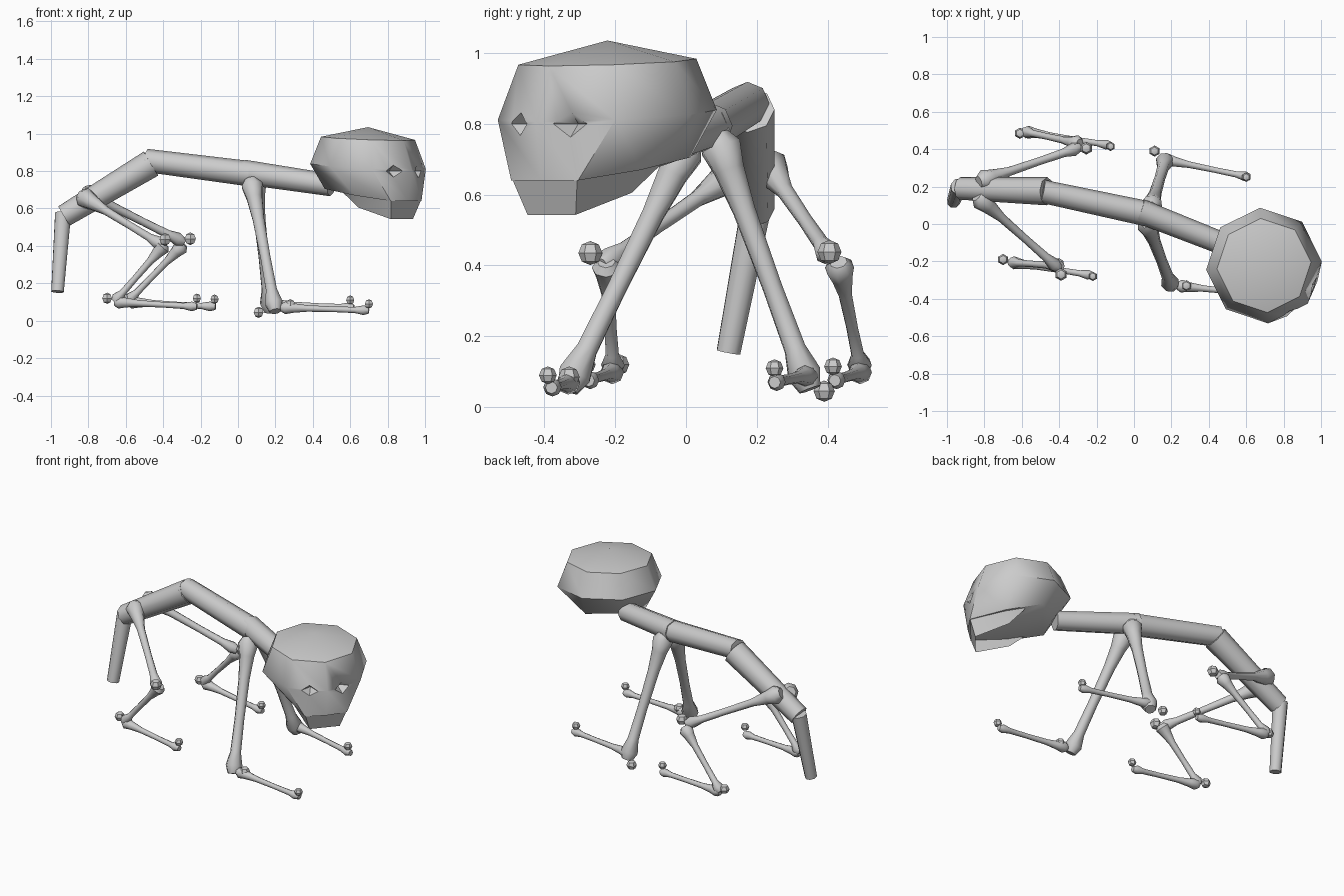
import bpy, bmesh, math
from mathutils import Vector

if "Cube" in bpy.data.objects:
    bpy.data.objects.remove(bpy.data.objects["Cube"])

def finish(name, bm, angle=50):
    bmesh.ops.recalc_face_normals(bm, faces=bm.faces)
    me = bpy.data.meshes.new(name)
    bm.to_mesh(me)
    bm.free()
    ob = bpy.data.objects.new(name, me)
    bpy.context.collection.objects.link(ob)
    bpy.ops.object.select_all(action='DESELECT')
    bpy.context.view_layer.objects.active = ob
    ob.select_set(True)
    bpy.ops.object.shade_smooth_by_angle(angle=math.radians(angle))
    return ob

def loft(bm, rings):
    for r0, r1 in zip(rings, rings[1:]):
        n = len(r0)
        for i in range(n):
            j = (i + 1) % n
            bm.faces.new((r0[i], r0[j], r1[j], r1[i]))

def bone(name, a, b, profile, sides=8):
    """Round shaft from a to b; profile is (position along, radius)."""
    a, b = Vector(a), Vector(b)
    d = b - a
    rot = d.to_track_quat('Z', 'Y')
    bm = bmesh.new()
    rings = []
    for t, r in profile:
        rings.append([bm.verts.new(a + d * t + rot @ Vector(
            (r * math.cos(2 * math.pi * i / sides), r * math.sin(2 * math.pi * i / sides), 0)))
            for i in range(sides)])
    loft(bm, rings)
    bm.faces.new(rings[0])
    bm.faces.new(rings[-1])
    return finish(name, bm)

def knob(name, c, r):
    bm = bmesh.new()
    bmesh.ops.create_uvsphere(bm, u_segments=6, v_segments=4, radius=r)
    bmesh.ops.translate(bm, verts=bm.verts, vec=c)
    return finish(name, bm, 30)

# Spine and tail
bone("neck", (0.03, 0.07, 0.795), (0.5, -0.115, 0.725), [(0, .066), (1, .06)])
bone("torso", (-0.49, 0.175, 0.857), (0.07, 0.055, 0.785), [(0, .062), (1, .068)])
bone("pelvis", (-0.465, 0.175, 0.84), (-0.93, 0.19, 0.56), [(0, .075), (1, .06)])
bone("tail", (-0.935, 0.2, 0.575), (-0.965, 0.12, 0.155), [(0, .046), (1, .036)])

# Limb profiles
def shaft(r0, mid, r1):
    return [(0, r0 * .6), (.05, r0), (.14, r0 * .75), (.3, mid * 1.15), (.6, mid),
            (.84, mid * 1.1), (.94, r1), (1, r1 * .65)]

def foot(name, heel, toe, tip, spur):
    bone(name, heel, toe, shaft(.034, .015, .026))
    knob(name + "_toe_tip", tip, .025)
    knob(name + "_heel_spur", spur, .03)

# Front legs
bone("front_leg_right", (0.07, 0.01, 0.755), (0.2, -0.335, 0.05), shaft(.06, .029, .05))
bone("front_leg_left", (0.09, 0.085, 0.77), (0.17, 0.35, 0.05), shaft(.06, .029, .05))
foot("front_foot_right", (0.23, -0.33, 0.07), (0.7, -0.38, 0.055), (0.7, -0.39, 0.09), (0.28, -0.33, 0.085))
foot("front_foot_left", (0.16, 0.345, 0.09), (0.62, 0.25, 0.07), (0.6, 0.25, 0.11), (0.11, 0.39, 0.045))

# Back legs
for side, hip, knee, cap, shin, heel, toe, tip, spur in (
    ("right", (-.84, .15, .67), (-.4, -.24, .4), (-.39, -.27, .435), (-.39, -.225, .41),
     (-.66, -.205, .1), (-.22, -.275, .075), (-.22, -.28, .12), (-.7, -.19, .12)),
    ("left", (-.83, .225, .69), (-.29, .41, .42), (-.255, .405, .438), (-.29, .43, .41),
     (-.59, .495, .1), (-.12, .42, .075), (-.125, .415, .115), (-.61, .485, .12))):
    bone("thigh_" + side, hip, knee, shaft(.056, .021, .036))
    knob("kneecap_" + side, cap, .034)
    bone("shin_" + side, shin, heel, shaft(.042, .017, .034))
    foot("back_foot_" + side, heel, toe, tip, spur)

# Head: local axes are f (forward) and w (sideways)
HEAD = Vector((0.695, -0.222, 0))
ang = math.radians(-41)
F = Vector((math.cos(ang), math.sin(ang), 0))
W = Vector((-F.y, F.x, 0))

def hp(f, w, z):
    return HEAD + F * f + W * w + Vector((0, 0, z))

def octagon(r, z, tilt):
    return [hp(r * math.cos(k * math.pi / 4), r * math.sin(k * math.pi / 4),
               z - tilt * math.cos(k * math.pi / 4)) for k in range(8)]

def mirrored(half):
    """Ring from front centre to back centre, sides mirrored."""
    return half + [(f, -w, z) for f, w, z in reversed(half[1:-1])]

bm = bmesh.new()
lower = mirrored([(.285, 0, .64), (.27, .125, .64), (.06, .18, .67), (-.15, .18, .705), (-.21, 0, .715)])
rings = [[bm.verts.new(p) for p in ring] for ring in (
    octagon(.252, .975, .012), octagon(.31, .825, .02), [hp(*p) for p in lower])]
loft(bm, rings)
apex = bm.verts.new(hp(0, 0, 1.035))
for i in range(8):
    bm.faces.new((rings[0][i], rings[0][(i + 1) % 8], apex))
bm.faces.new(rings[2])
skull = finish("skull", bm)

# Diamond eye sockets cut into the face
for s in (-1, 1):
    bm = bmesh.new()
    tips = [bm.verts.new(hp(*p)) for p in (
        (.31, s * .042, .8), (.275, s * .1, .84), (.255, s * .148, .8), (.275, s * .1, .76))]
    for depth in (.215, .36):
        c = bm.verts.new(hp(depth, s * .1 * depth / .275, .8))
        for i in range(4):
            bm.faces.new((tips[i], tips[(i + 1) % 4], c))
    cutter = finish("eye_cutter", bm, 10)
    cutter.hide_render = True
    cutter.hide_set(True)
    m = skull.modifiers.new("eye", 'BOOLEAN')
    m.operation = 'DIFFERENCE'
    m.solver = 'EXACT'
    m.object = cutter

# Jaw: open strip wrapping under the face
bm = bmesh.new()
top = [(-.05, .165, .69), (.06, .165, .675), (.27, .122, .645)]
low = [(-.04, .15, .68), (.045, .13, .605), (.24, .09, .543)]
strips = [[bm.verts.new(hp(*p)) for p in half + [(f, -w, z) for f, w, z in reversed(half)]]
          for half in (top, low)]
for i in range(5):
    bm.faces.new((strips[0][i], strips[0][i + 1], strips[1][i + 1], strips[1][i]))
finish("jaw", bm)
